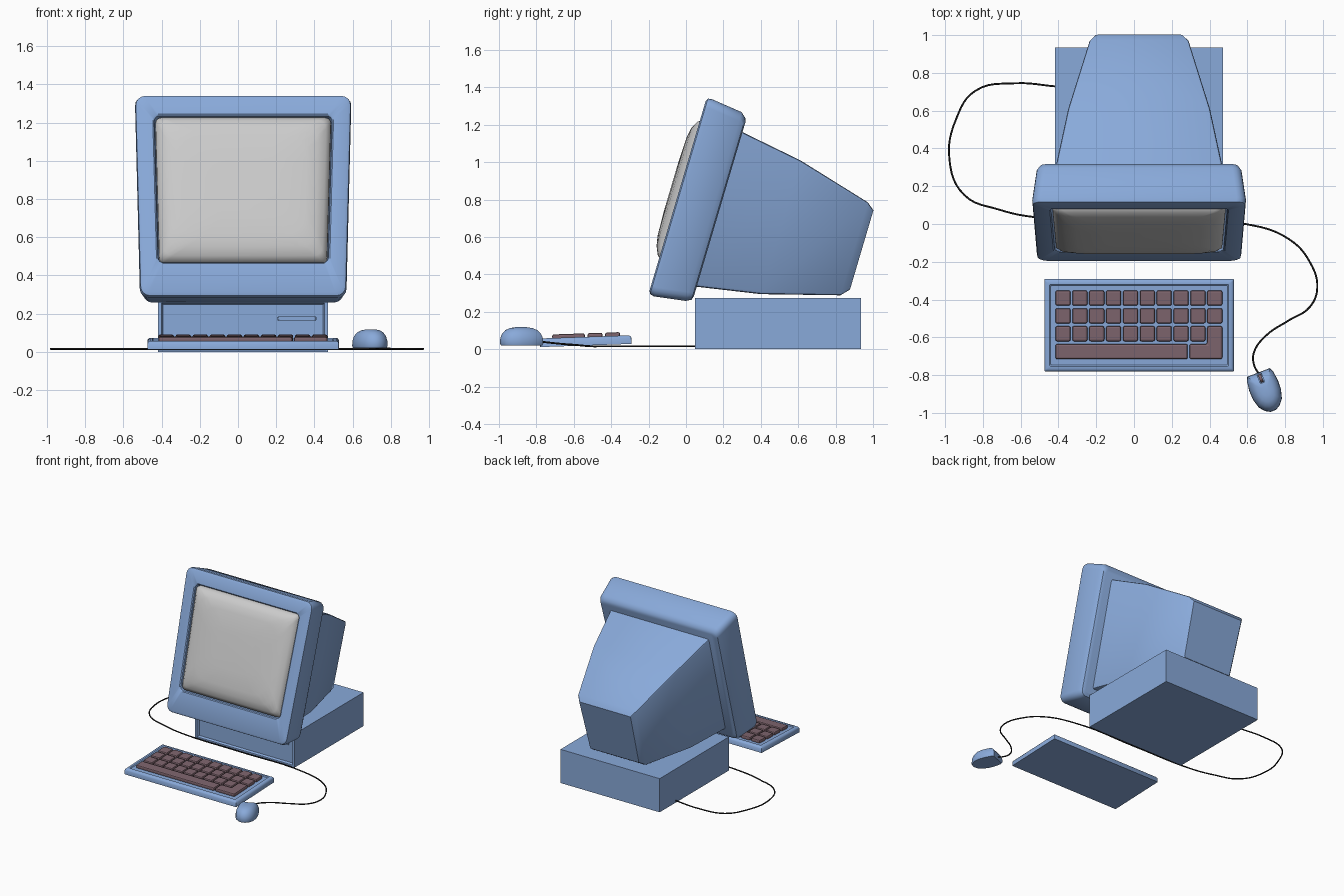
import bpy, bmesh
from math import radians, sin, cos, pi
from mathutils import Vector

if "Cube" in bpy.data.objects:
    bpy.data.objects.remove(bpy.data.objects["Cube"])

CX = 0.027                 # centre line of computer and keyboard
TILT = radians(-16.5)      # monitor leans back


def material(name, rgb):
    m = bpy.data.materials.new(name)
    m.diffuse_color = (*rgb, 1)
    m.use_nodes = True
    m.node_tree.nodes["Principled BSDF"].inputs["Base Color"].default_value = m.diffuse_color
    return m


BLUE = material("blue_plastic", (0.25, 0.40, 0.70))
MAUVE = material("mauve_plastic", (0.21, 0.13, 0.155))
BLACK = material("black_rubber", (0.01, 0.01, 0.01))


def finish(name, bm, mat=None, loc=(0, 0, 0), rot=(0, 0, 0), angle=35):
    bmesh.ops.recalc_face_normals(bm, faces=bm.faces[:])
    me = bpy.data.meshes.new(name)
    bm.to_mesh(me)
    bm.free()
    ob = bpy.data.objects.new(name, me)
    bpy.context.collection.objects.link(ob)
    ob.location, ob.rotation_euler = loc, rot
    if mat:
        me.materials.append(mat)
    bpy.ops.object.select_all(action='DESELECT')
    ob.select_set(True)
    bpy.context.view_layer.objects.active = ob
    if angle:
        bpy.ops.object.shade_smooth_by_angle(angle=radians(angle))
    return ob


def rrect(b0, b1, h0, h1, r=0.0, n=1):
    """Rounded trapezoid: b from b0 to b1, half width h0 at b0 and h1 at b1."""
    pts, hm, mid, hb = [], max(h0, h1), (b0 + b1) / 2, (b1 - b0) / 2
    for k, (sx, sb) in enumerate(((1, 1), (-1, 1), (-1, -1), (1, -1))):
        for i in range(n):
            if n == 1:
                a, b = sx * hm, mid + sb * hb
            else:
                t = (k + i / (n - 1)) * pi / 2
                a = sx * (hm - r) + r * cos(t)
                b = mid + sb * (hb - r) + r * sin(t)
            f = (b - b0) / (b1 - b0)
            pts.append((a * (h0 + (h1 - h0) * f) / hm, b))
    return pts


def loft(rings):
    """Skin a list of equal-length point rings and cap both ends."""
    bm = bmesh.new()
    vs = [[bm.verts.new(p) for p in ring] for ring in rings]
    n = len(vs[0])
    for lo, hi in zip(vs, vs[1:]):
        for i in range(n):
            j = (i + 1) % n
            bm.faces.new((lo[i], lo[j], hi[j], hi[i]))
    bm.faces.new(vs[0])
    bm.faces.new(vs[-1])
    return bm


def deep(specs, r_n=5, cx=CX):
    """Rings along y; each spec is (y, z0, z1, half bottom, half top, radius)."""
    return loft([[(cx + a, y, b) for a, b in rrect(z0, z1, h0, h1, r, r_n)]
                 for y, z0, z1, h0, h1, r in specs])


# Monitor bezel, from its back round to the bottom of the screen recess
finish("monitor_bezel", deep([
    (-0.040, 0.285, 1.255, 0.490, 0.505, 0.03),
    (-0.047, 0.262, 1.275, 0.508, 0.525, 0.04),
    (-0.075, 0.247, 1.300, 0.523, 0.543, 0.05),
    (-0.245, 0.222, 1.321, 0.540, 0.567, 0.05),
    (-0.268, 0.228, 1.318, 0.535, 0.563, 0.05),
    (-0.276, 0.245, 1.302, 0.520, 0.548, 0.04),
    (-0.276, 0.400, 1.216, 0.453, 0.474, 0.03),
    (-0.270, 0.407, 1.209, 0.446, 0.467, 0.03),
    (-0.235, 0.412, 1.204, 0.441, 0.462, 0.03)]), BLUE, rot=(TILT, 0, 0))

# Bulging glass screen
finish("screen", deep([
    (-0.230, 0.413, 1.203, 0.440, 0.461, 0.03),
    (-0.262, 0.415, 1.201, 0.438, 0.459, 0.03),
    (-0.288, 0.440, 1.182, 0.415, 0.435, 0.05),
    (-0.308, 0.485, 1.145, 0.380, 0.395, 0.09),
    (-0.318, 0.540, 1.090, 0.320, 0.335, 0.12),
    (-0.323, 0.670, 0.950, 0.180, 0.190, 0.10)]), rot=(TILT, 0, 0), angle=60)

# Tapering tube housing behind the bezel
finish("monitor_housing", deep([
    (-0.06, 0.333, 1.202, 0.425, 0.447, 0.015),
    (0.30, 0.396, 1.142, 0.357, 0.376, 0.015),
    (0.71, 0.511, 1.029, 0.248, 0.262, 0.012),
    (0.75, 0.555, 0.996, 0.218, 0.230, 0.010)], 3), BLUE, rot=(TILT, 0, 0), angle=25)

# Desktop case with recessed front panel
finish("computer_case", deep([
    (0.935, 0.0, 0.273, 0.445, 0.445, 0),
    (0.048, 0.0, 0.273, 0.445, 0.445, 0),
    (0.048, 0.018, 0.255, 0.427, 0.427, 0),
    (0.064, 0.026, 0.247, 0.419, 0.419, 0)], 1), BLUE, angle=20)

# Disk slot frame
finish("disk_slot", deep([
    (0.070, 0.162, 0.186, 0.104, 0.104, 0.010),
    (0.056, 0.162, 0.186, 0.104, 0.104, 0.010),
    (0.056, 0.167, 0.181, 0.099, 0.099, 0.006),
    (0.063, 0.168, 0.180, 0.098, 0.098, 0.005)], 4, cx=0.308), BLUE)

# Keyboard tray: (z, inset) rings
KB_LOC, KB_ROT = (CX, -0.535, 0.02), (radians(2), 0, 0)
tray = []
for z, s in ((0, 0), (0.032, 0), (0.042, 0.006), (0.046, 0.014),
             (0.046, 0.028), (0.040, 0.034)):
    tray.append([(a, b, z) for a, b in
                 rrect(-0.245 + s, 0.245 - s, 0.502 - s, 0.502 - s, 0.006, 3)])
finish("keyboard_tray", loft(tray), BLUE, KB_LOC, KB_ROT)

# Keys: square grid, space bar and an L-shaped enter key
PX, PY, KEY, X0, Y0 = 0.0893, 0.0945, 0.080, -0.443, 0.185


def rect(x0, x1, y0, y1):
    return [(x0, y0), (x1, y0), (x1, y1), (x0, y1)]


shapes = []
for row in range(3):
    for col in range(10 if row < 2 else 9):
        x, y = X0 + col * PX, Y0 - row * PY
        shapes.append(rect(x, x + KEY, y - KEY, y))
yb, yt = Y0 - 3 * PY - KEY, Y0 - 3 * PY
xr = X0 + 9 * PX + KEY
shapes.append(rect(X0, 0.257, yb, yt))
shapes.append([(0.267, yb), (xr, yb), (xr, Y0 - 2 * PY),
               (X0 + 9 * PX, Y0 - 2 * PY), (X0 + 9 * PX, yt), (0.267, yt)])
bm = bmesh.new()
for s in shapes:
    lo = [bm.verts.new((x, y, 0.036)) for x, y in s]
    hi = [bm.verts.new((x, y, 0.065)) for x, y in s]
    bm.faces.new(lo[::-1])
    bm.faces.new(hi)
    for i in range(len(s)):
        j = (i + 1) % len(s)
        bm.faces.new((lo[i], lo[j], hi[j], hi[i]))
keys = finish("keys", bm, MAUVE, KB_LOC, KB_ROT, angle=None)
bev = keys.modifiers.new("rounding", 'BEVEL')
bev.width, bev.segments = 0.009, 2

# Mouse body: mirrored plan outline stacked in shrinking layers
M_LOC, M_ROT = (0.697, -0.884, 0.02), (0, 0, radians(21))
half = [(0.064, 0.105), (0.074, 0.085), (0.081, 0.03), (0.079, -0.02),
        (0.066, -0.068), (0.042, -0.098), (0.015, -0.113)]
outline = half + [(-x, y) for x, y in reversed(half)]
layers = [(0, 0.95), (0.012, 1), (0.040, 0.98), (0.062, 0.90),
          (0.082, 0.74), (0.093, 0.52), (0.098, 0.25)]
mouse = finish("mouse_body", loft([[(x * s, y * s, z) for x, y in outline]
                                   for z, s in layers]), BLUE, M_LOC, M_ROT)

# Wheel slot cut between the buttons, and the wheel
bm = bmesh.new()
bmesh.ops.create_cube(bm, size=1)
for v in bm.verts:
    v.co = Vector((v.co.x * 0.024, v.co.y * 0.07 + 0.082, v.co.z * 0.08 + 0.088))
cutter = finish("wheel_slot_cutter", bm, None, M_LOC, M_ROT, angle=None)
cutter.hide_render = True
cutter.hide_set(True)
cut = mouse.modifiers.new("wheel_slot", 'BOOLEAN')
cut.operation, cut.object = 'DIFFERENCE', cutter

ring = [(0.022 * cos(t * pi / 8), 0.022 * sin(t * pi / 8)) for t in range(16)]
finish("mouse_wheel", loft([[(x, 0.072 + a, 0.058 + b) for a, b in ring]
                            for x in (-0.008, 0.008)]), MAUVE, M_LOC, M_ROT)

# Cable from the case side, past the front, to the mouse
path = [(-0.41, 0.728), (-0.63, 0.745), (-0.84, 0.705), (-0.94, 0.56),
        (-0.977, 0.34), (-0.90, 0.155), (-0.71, 0.075), (-0.53, 0.037),
        (0.0, 0.02), (0.59, 0.0), (0.82, -0.08), (0.93, -0.20),
        (0.97, -0.34), (0.93, -0.44), (0.82, -0.51), (0.70, -0.59),
        (0.635, -0.68), (0.635, -0.745), (0.665, -0.80)]
cu = bpy.data.curves.new("mouse_cable", 'CURVE')
cu.dimensions = '3D'
cu.bevel_depth, cu.bevel_resolution, cu.resolution_u = 0.005, 2, 6
sp = cu.splines.new('BEZIER')
sp.bezier_points.add(len(path) - 1)
for i, (p, (x, y)) in enumerate(zip(sp.bezier_points, path)):
    p.co = (x, y, 0.016 + 0.007 * max(0, i - 14))
    p.handle_left_type = p.handle_right_type = 'AUTO'
cu.materials.append(BLACK)
bpy.context.collection.objects.link(bpy.data.objects.new("mouse_cable", cu))
